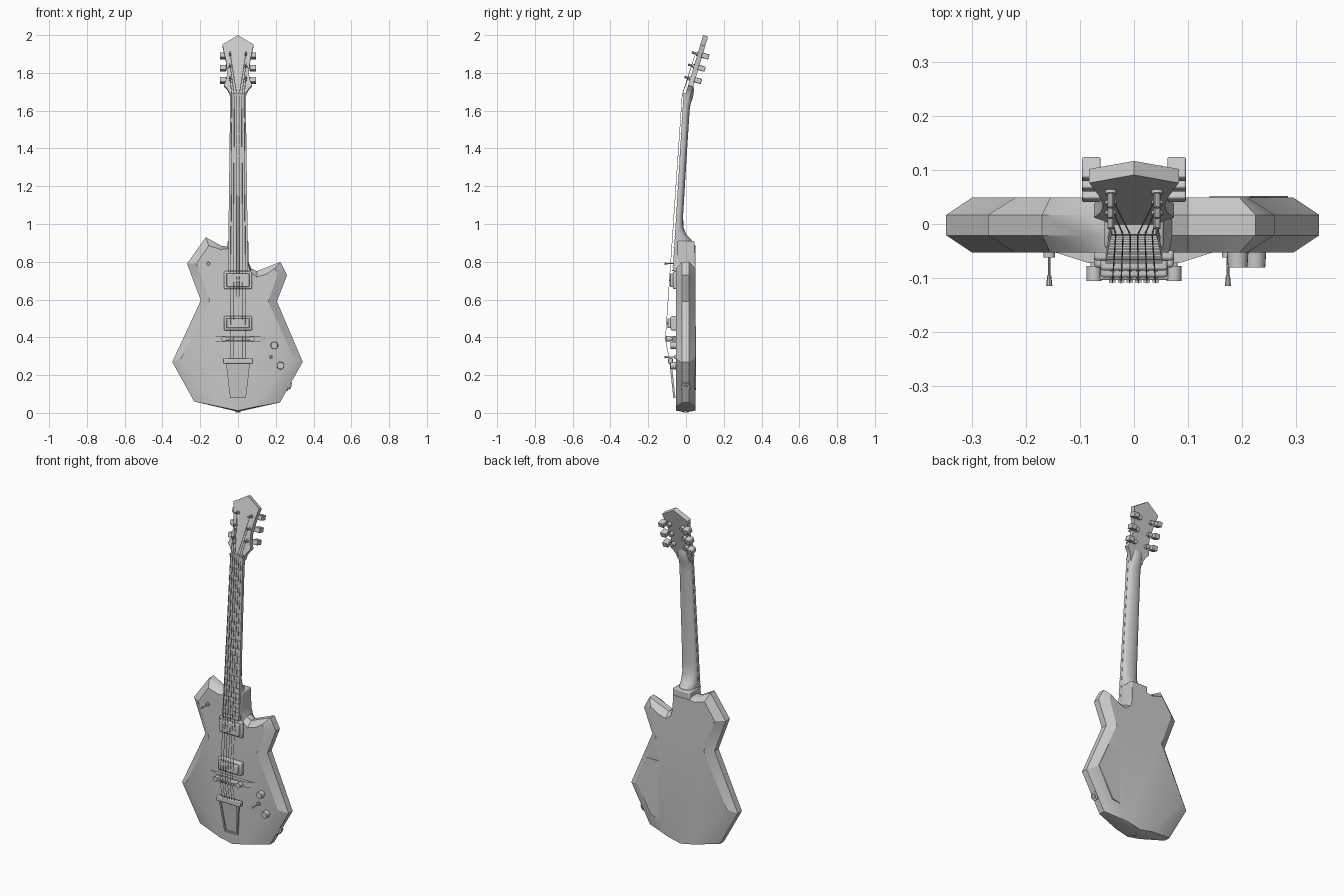
import bpy, bmesh, math
from mathutils import Vector

cube = bpy.data.objects.get("Cube")
if cube:
    bpy.data.objects.remove(cube)

grey = bpy.data.materials.new("plain grey")
grey.use_nodes = True
colour = (0.6, 0.6, 0.6, 1)
grey.diffuse_color = colour
grey.node_tree.nodes["Principled BSDF"].inputs["Base Color"].default_value = colour


def finish(obj, bevel=0, segments=2):
    """Material, optional bevel and smooth shading with sharp edges."""
    obj.data.materials.append(grey)
    bpy.ops.object.select_all(action='DESELECT')
    obj.select_set(True)
    bpy.context.view_layer.objects.active = obj
    if bevel:
        mod = obj.modifiers.new("bevel", 'BEVEL')
        mod.width, mod.segments = bevel, segments
    bpy.ops.object.shade_smooth_by_angle(angle=math.radians(30))
    return obj


def loft(name, rings, bevel=0):
    """Closed skin through rings of equal point count."""
    bm = bmesh.new()
    rows = [[bm.verts.new(p) for p in ring] for ring in rings]
    n = len(rows[0])
    for a, b in zip(rows, rows[1:]):
        for i in range(n):
            j = (i + 1) % n
            bm.faces.new((a[i], a[j], b[j], b[i]))
    bm.faces.new(rows[0])
    bm.faces.new(rows[-1])
    bmesh.ops.recalc_face_normals(bm, faces=bm.faces)
    mesh = bpy.data.meshes.new(name)
    bm.to_mesh(mesh)
    bm.free()
    obj = bpy.data.objects.new(name, mesh)
    bpy.context.collection.objects.link(obj)
    return finish(obj, bevel)


def slab(name, outline, y0, y1, bevel=0):
    """Front-view outline extruded along y."""
    return loft(name, [[(x, y, z) for x, z in outline] for y in (y0, y1)], bevel)


def block(name, x0, x1, y0, y1, z0, z1, bevel=0):
    return slab(name, [(x0, z0), (x1, z0), (x1, z1), (x0, z1)], y0, y1, bevel)


def rod(name, start, end, r0, r1=None, sides=16):
    a, b = Vector(start), Vector(end)
    bpy.ops.mesh.primitive_cone_add(
        vertices=sides, radius1=r0, radius2=r0 if r1 is None else r1,
        depth=(b - a).length, location=(a + b) / 2,
        rotation=(b - a).to_track_quat('Z', 'Y').to_euler())
    obj = bpy.context.object
    obj.name = name
    return finish(obj)


def mirrored(half):
    """Outline from its right half, both ends on or off the middle line."""
    return half + [(-x, z) for x, z in reversed(half) if x > 0]


# Body: widest outline, then the smaller face outline that makes the chamfers
FRONT, BACK = -0.053, 0.049
body = [  # x, z, face x, face z
    (0, .006, 0, .012), (.222, .055, .08, .03), (.343, .27, .295, .29),
    (.206, .59, .16, .59), (.26, .73, .21, .735), (.225, .8, .195, .765),
    (.15, .77, .15, .735), (.1, .75, .1, .72), (.07, .765, .065, .745),
    (.055, .8, .053, .79), (.053, .87, .05, .87), (-.053, .88, -.05, .87),
    (-.09, .885, -.09, .865), (-.17, .93, -.155, .885), (-.27, .79, -.22, .79),
    (-.197, .595, -.15, .595), (-.348, .27, -.3, .29), (-.232, .06, -.085, .03)]
wide = [p[:2] for p in body]
face = [p[2:] for p in body]
loft("body", [[(x, y, z) for x, z in ring] for ring, y in
              ((face, FRONT), (wide, -.021), (wide, .017), (face, BACK))])
block("neck_heel", -.055, .055, -.045, .046, .74, .91, .006)

# Neck: D-shaped sections
NUT, END = 1.685, .75


def board_y(z):
    return -.013 - .061 * (NUT - z)


def board_half(z):
    return .041 + .013 * (NUT - z)


rings = []
for z, back in ((.86, .04), (.915, .03), (.94, .005), (.98, -.014), (1.05, -.015),
                (1.3, 0), (1.6, .019), (1.635, .024), (1.67, .037), (1.71, .042),
                (1.74, .038)):
    front = board_y(min(z, NUT)) + .012 + max(0, z - NUT) * .3
    half = board_half(z) - .001
    rings.append([(half * math.cos(t), front + (back - front) * math.sin(t) ** .8, z)
                  for t in [math.pi * k / 14 for k in range(14)]] + [(-half, front, z)])
loft("neck", rings)

# Fretboard, frets and nut
loft("fretboard", [[(s * board_half(z), board_y(z) + d, z)
                    for s, d in ((-1, 0), (1, 0), (1, .015), (-1, .015))]
                   for z in (END, NUT)])
SCALE = NUT - .39
for n in range(1, 23):
    z = NUT - SCALE * (1 - 2 ** (-n / 12))
    w = board_half(z)
    block("fret", -w, w, board_y(z) - .003, board_y(z) + .002, z - .002, z + .002)
block("nut", -.041, .041, -.019, .01, NUT - .004, NUT + .008)

# Headstock: leaning back
LEAN = .298
normal = Vector((0, 1, -LEAN)).normalized()


def head_y(z):
    return .003 + LEAN * (z - 1.705)


outline = mirrored([(0, 2), (.083, 1.95), (.065, 1.87), (.057, 1.81), (.061, 1.77),
                    (.074, 1.735), (.056, 1.715), (.045, 1.695), (.041, 1.67)])
rows = []
for depth in (0, .027):
    rows.append([Vector((x, head_y(z), z)) + normal * depth for x, z in outline])
loft("headstock", rows)

# Tuners, three a side
POSTS = (1.77, 1.835, 1.9)
for side in (-1, 1):
    for z in POSTS:
        x = side * .043
        base = Vector((x, head_y(z), z))
        rod("tuner_bushing", base + normal * .005, base - normal * .006, .011, sides=12)
        rod("tuner_post", base, base - normal * .032, .006, sides=10)
        rear = base + normal * .036
        rod("tuner_housing", base + normal * .02, base + normal * .046, .013, sides=12)
        rod("tuner_shaft", rear, rear + Vector((side * .03, 0, 0)), .005, sides=8)
        x0, x1 = sorted((side * .062, side * .096))
        y, zc = rear.y + .006, rear.z
        button = block("tuner_button", x0, x1, -.02, .02, -.014, .014, .003)
        button.location = (0, y, zc)
        button.rotation_euler.x = -math.atan(LEAN)

# Pickups
for name, z0, z1, top in (("neck", .655, .75, -.086), ("bridge", .437, .512, -.099)):
    block(name + "_pickup_ring", -.074, .074, top + .018, FRONT + .005, z0, z1, .006)
    block(name + "_pickup", -.062, .062, top, FRONT, z0 + .012, z1 - .012, .005)
    for i in range(6):
        x, z = -.04 + .016 * i, (z0 + z1) / 2
        rod(name + "_pole", (x, top + .002, z), (x, top - .002, z), .004, sides=8)

# Bridge on its tapered base plate
loft("bridge_base", [[(x, y, z) for x, y in ((-.145, FRONT), (-.085, -.072), (.085, -.072),
                                             (.145, FRONT), (.145, -.05), (-.145, -.05))]
                     for z in (.376, .408)])
block("bridge", -.065, .065, -.104, -.065, .383, .4, .003)
for side in (-1, 1):
    rod("bridge_wheel", (side * .074, -.106, .392), (side * .074, -.078, .392), .014)
    rod("bridge_stud", (side * .074, -.08, .392), (side * .074, FRONT, .392), .007)
for i in range(6):
    x = -.04 + .016 * i
    block("saddle", x - .006, x + .006, -.108, -.1, .384, .398)

# Trapeze tailpiece
block("tailpiece_bar", -.08, .08, -.094, -.07, .262, .29, .004)


def sloped(name, points, thick):
    """Plate leaning from the bar down to the body."""
    rows = [[(x, -.056 - .11 * (z - .08) - lift, z) for x, z in points]
            for lift in (0, thick)]
    return loft(name, rows)


sloped("tailpiece_plate", [(-.04, .08), (.04, .08), (.062, .27), (-.062, .27)], .004)
for s in (-1, 1):
    sloped("tailpiece_rail", [(s * .042, .08), (s * .032, .08), (s * .054, .27),
                              (s * .064, .27)], .011)
sloped("tailpiece_foot", [(-.042, .08), (.042, .08), (.042, .09), (-.042, .09)], .011)

# Strings
curve = bpy.data.curves.new("strings", 'CURVE')
curve.dimensions = '3D'
curve.bevel_depth, curve.bevel_resolution = .0013, 0
for i in range(6):
    k = i - 2.5
    z = POSTS[i if i < 3 else 5 - i]
    path = [(math.copysign(.041, k), head_y(z) - .012, z), (k * .0135, -.02, NUT),
            (k * .016, -.109, .392), (k * .016, -.088, .28)]
    spline = curve.splines.new('POLY')
    spline.points.add(len(path) - 1)
    for point, co in zip(spline.points, path):
        point.co = (*co, 1)
curve.materials.append(grey)
bpy.context.collection.objects.link(bpy.data.objects.new("strings", curve))

# Knobs and toggle switches
for x, z in ((.192, .357), (.225, .25)):
    rod("knob", (x, FRONT + .002, z), (x, -.081, z), .02, .018, 20)
for x, z in ((-.157, .79), (.174, .295)):
    rod("switch_nut", (x, FRONT + .002, z), (x, -.062, z), .011, sides=12)
    rod("switch_lever", (x, -.06, z), (x, -.1, z), .0025, sides=8)
    rod("switch_tip", (x, -.095, z), (x, -.115, z), .004, .006, 10)

# Back cover, output jack and strap buttons
slab("back_cover", [(.14, .12), (.19, .13), (.285, .3), (.215, .46), (.14, .46)],
     BACK - .003, BACK + .003)
out = Vector((.87, 0, -.49))
jack = Vector((.27, -.002, .14))
rod("jack_plate", jack, jack + out * .006, .024, sides=20)
rod("jack_socket", jack, jack + out * .012, .012, sides=12)
rod("strap_button", (0, -.002, .02), (0, -.002, .001), .014, sides=14)
